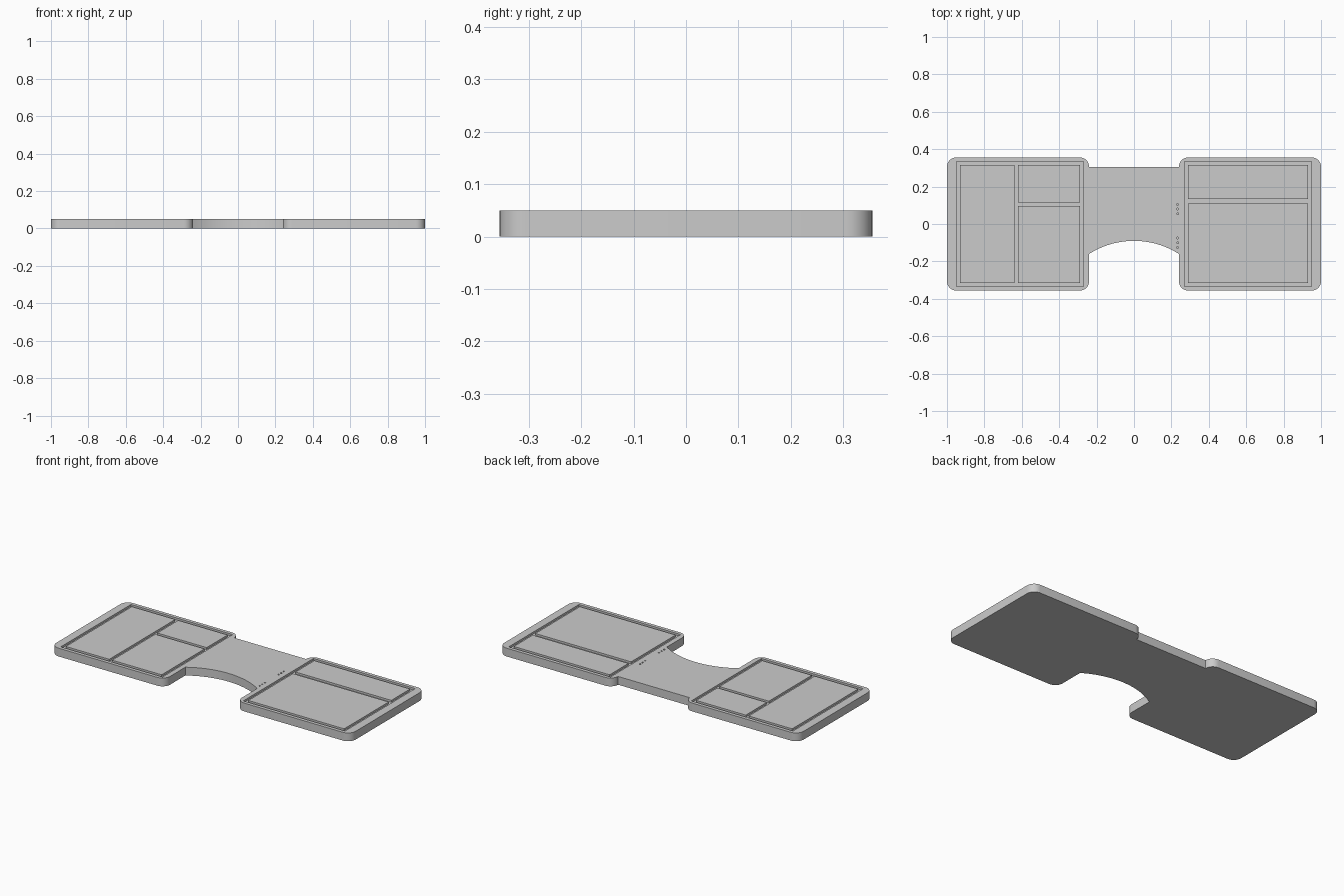
import bpy, bmesh, math

if "Cube" in bpy.data.objects:
    bpy.data.objects.remove(bpy.data.objects["Cube"])

TOP, DEPTH = 0.05, 0.012
W, H, R, NECK = 1.0, 0.356, 0.05, 0.24


def new_object(name, bm):
    bmesh.ops.recalc_face_normals(bm, faces=bm.faces)
    mesh = bpy.data.meshes.new(name)
    bm.to_mesh(mesh)
    bm.free()
    ob = bpy.data.objects.new(name, mesh)
    bpy.context.collection.objects.link(ob)
    return ob


def box(name, x0, x1, y0, y1, z0, z1):
    bm = bmesh.new()
    bmesh.ops.create_cube(bm, size=1)
    for v in bm.verts:
        v.co = ((x0 + x1) / 2 + v.co.x * (x1 - x0),
                (y0 + y1) / 2 + v.co.y * (y1 - y0),
                (z0 + z1) / 2 + v.co.z * (z1 - z0))
    return new_object(name, bm)


def arc(cx, cy, r, a0, a1, n=8):
    angles = [math.radians(a0 + (a1 - a0) * i / n) for i in range(n + 1)]
    return [(cx + r * math.cos(a), cy + r * math.sin(a)) for a in angles]


# Right half of the outline, from the front notch round to the back neck
notch_r, notch_y = 0.446, -0.536
a = math.degrees(math.acos(NECK / notch_r))
half = arc(0, notch_y, notch_r, 90, a, 14)[1:]
half += arc(NECK + R, -H + R, R, 180, 270)
half += arc(W - R, -H + R, R, 270, 360)
half += arc(W - R, H - R, R, 0, 90)
half += arc(NECK + R, H - R, R, 90, 180)
half.append((NECK, 0.31)) if abs(half[-1][1] - 0.31) > 0.01 else None
outline = half + [(-x, y) for x, y in reversed(half)] + [(0, notch_y + notch_r)]

# Base plate
bm = bmesh.new()
face = bm.faces.new([bm.verts.new((x, y, 0)) for x, y in outline])
ext = bmesh.ops.extrude_face_region(bm, geom=[face])
bmesh.ops.translate(bm, vec=(0, 0, TOP),
                    verts=[g for g in ext["geom"] if isinstance(g, bmesh.types.BMVert)])
plate = new_object("base_plate", bm)

# Shallow trays on both wings and two rows of pin holes
cutters = [box("tray_cutter", x0, x1, -0.335, 0.335, TOP - DEPTH, TOP + 0.05)
           for x0, x1 in ((-0.95, -0.27), (0.27, 0.95))]
bm = bmesh.new()
for yc in (0.08, -0.10):
    for dy in (-0.025, 0, 0.025):
        made = bmesh.ops.create_cone(bm, cap_ends=True, segments=12, radius1=0.005,
                                     radius2=0.005, depth=0.02)
        bmesh.ops.translate(bm, verts=made["verts"], vec=(0.233, yc + dy, TOP))
cutters.append(new_object("pin_hole_cutter", bm))

for c in cutters:
    c.hide_render = True
    m = plate.modifiers.new("cut", 'BOOLEAN')
    m.operation, m.solver, m.object = 'DIFFERENCE', 'EXACT', c
bpy.context.view_layer.objects.active = plate
plate.select_set(True)
for m in list(plate.modifiers):
    bpy.ops.object.modifier_apply(modifier=m.name)
for c in cutters:
    bpy.data.objects.remove(c)
bpy.ops.object.shade_smooth_by_angle(angle=math.radians(30))

# Raised panels inside the trays
for name, x0, x1, y0, y1 in (
        ("left_main_panel", -0.93, -0.64, -0.315, 0.315),
        ("left_back_panel", -0.62, -0.29, 0.115, 0.315),
        ("left_front_panel", -0.62, -0.29, -0.315, 0.095),
        ("right_back_panel", 0.29, 0.93, 0.135, 0.315),
        ("right_front_panel", 0.29, 0.93, -0.315, 0.11)):
    box(name, x0, x1, y0, y1, TOP - DEPTH, TOP)
